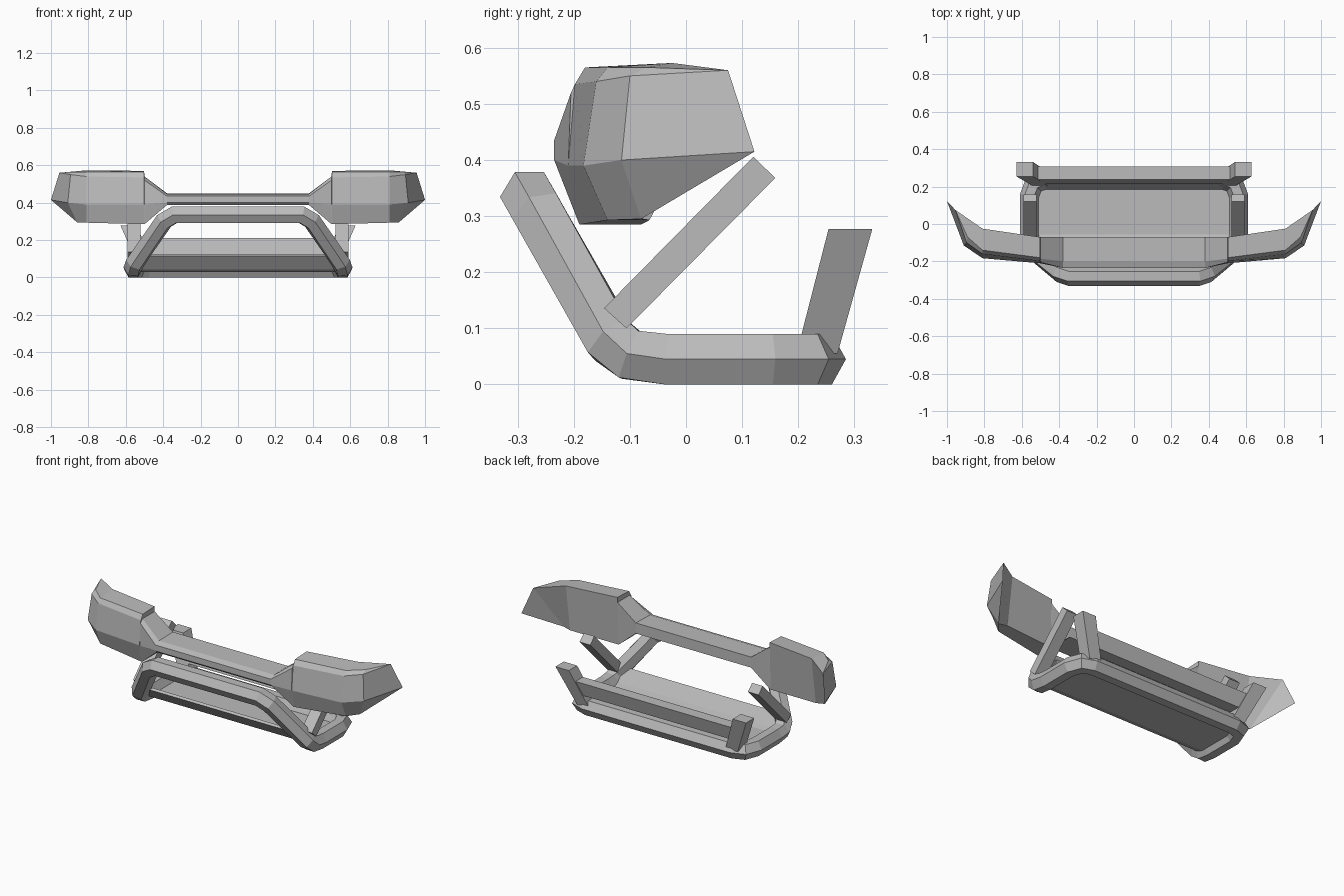
import bpy, bmesh, math
from mathutils import Vector

if "Cube" in bpy.data.objects:
    bpy.data.objects.remove(bpy.data.objects["Cube"])

metal = bpy.data.materials.new("light_grey_metal")
metal.use_nodes = True
GREY = (0.5, 0.5, 0.5, 1)
metal.diffuse_color = GREY
metal.node_tree.nodes["Principled BSDF"].inputs["Base Color"].default_value = GREY


def loft(name, rings, closed=False):
    """Skin a row of matching rings into one flat-shaded solid."""
    bm = bmesh.new()
    rows = [[bm.verts.new(p) for p in ring] for ring in rings]
    pairs = list(zip(rows, rows[1:]))
    if closed:
        pairs.append((rows[-1], rows[0]))
    else:
        bm.faces.new(rows[0])
        bm.faces.new(rows[-1])
    for a, b in pairs:
        for i in range(len(a)):
            j = (i + 1) % len(a)
            bm.faces.new((a[i], a[j], b[j], b[i]))
    bmesh.ops.remove_doubles(bm, verts=bm.verts, dist=0.0005)
    bmesh.ops.recalc_face_normals(bm, faces=bm.faces)
    mesh = bpy.data.meshes.new(name)
    bm.to_mesh(mesh)
    bm.free()
    mesh.materials.append(metal)
    obj = bpy.data.objects.new(name, mesh)
    bpy.context.collection.objects.link(obj)
    return obj


def flip(ring):
    return [(-x, y, z) for x, y, z in ring]


def at(x, profile):
    return [(x, y, z) for y, z in profile]


def pair(name, rings):
    loft("left_" + name, rings)
    loft("right_" + name, [flip(r) for r in rings])


# Bumper: thin middle bar swelling into swept-back wings
# Ring order: top back, top front, bevel, crease, bottom front, bottom back
middle = [(-.07, .45), (-.2, .447), (-.235, .435), (-.235, .4), (-.222, .387), (-.07, .387)]
step = [(-.07, .54), (-.185, .54), (-.205, .52), (-.21, .39), (-.19, .285), (-.08, .285)]
inner = [(-.07, .57), (-.18, .565), (-.198, .535)] + step[3:]
outer = [(-.025, .573), (-.14, .565), (-.16, .54), (-.183, .39), (-.14, .293), (-.065, .293)]
tip_top, tip_mid, tip_low = (.955, .075, .56), (1, .122, .415), (.86, -.08, .295)
corner = [tip_top, (.89, -.07, .565), (.895, -.1, .55), (.91, -.115, .4), tip_low, tip_low]
tip = [tip_top, tip_top, tip_top, tip_mid, tip_low, tip_low]
half = [at(.38, middle), at(.5, step), at(.502, inner), at(.81, outer), corner, tip]
loft("bumper", [flip(r) for r in reversed(half)] + half)

# Hoop: closed six-sided tube, path points with the slope of its plane
path = [(.34, -.28, .335, 60), (.395, -.262, .303, 60), (.55, -.135, .08, 49),
        (.56, -.1, .053, 22), (.56, -.035, .045, 4), (.56, .15, .045, 0),
        (.535, .215, .045, 0), (.48, .235, .045, 0)]
path += [(-x, y, z, s) for x, y, z, s in reversed(path)]
HEX = [(.05, 0), (.025, .045), (-.025, .045), (-.05, 0), (-.025, -.045), (.025, -.045)]
rings = []
for i, (x, y, z, slope) in enumerate(path):
    here = Vector((x, y, z))
    before = (here - Vector(path[i - 1][:3])).normalized()
    after = (Vector(path[(i + 1) % len(path)][:3]) - here).normalized()
    along = (before + after).normalized()
    a = math.radians(slope)
    side = along.cross(Vector((0, math.sin(a), math.cos(a)))).normalized()
    up = side.cross(along)
    miter = 1 / along.dot(before)
    rings.append([here + side * u * miter + up * v for u, v in HEX])
loft("hoop", rings, closed=True)

# Skid plate with its raised front lip
plate = [(.195, .03), (-.06, .03), (-.1, .042), (-.16, .115),
         (-.148, .125), (-.09, .055), (-.055, .045), (.195, .045)]
loft("skid_plate", [at(-.52, plate), at(.52, plate)])

# Rear crossbar between the brackets
bar = [(.215, .125), (.283, .125), (.307, .21), (.238, .21)]
loft("rear_crossbar", [at(-.52, bar), at(.52, bar)])


def box_ring(x0, x1, y0, y1, z):
    return [(x0, y0, z), (x1, y0, z), (x1, y1, z), (x0, y1, z)]


# Rear brackets leaning outward and back
pair("rear_bracket", [box_ring(.45, .53, .197, .27, .055), box_ring(.54, .628, .254, .332, .277)])

# Diagonal struts rising backward from the hoop
low = [(-.146, .136), (-.106, .1)]
high = [(.12, .406), (.159, .368)]
pair("strut", [[(x, y, z) for x, (y, z) in ((.52, e[0]), (.59, e[0]), (.59, e[1]), (.52, e[1]))]
               for e in (low, high)])
